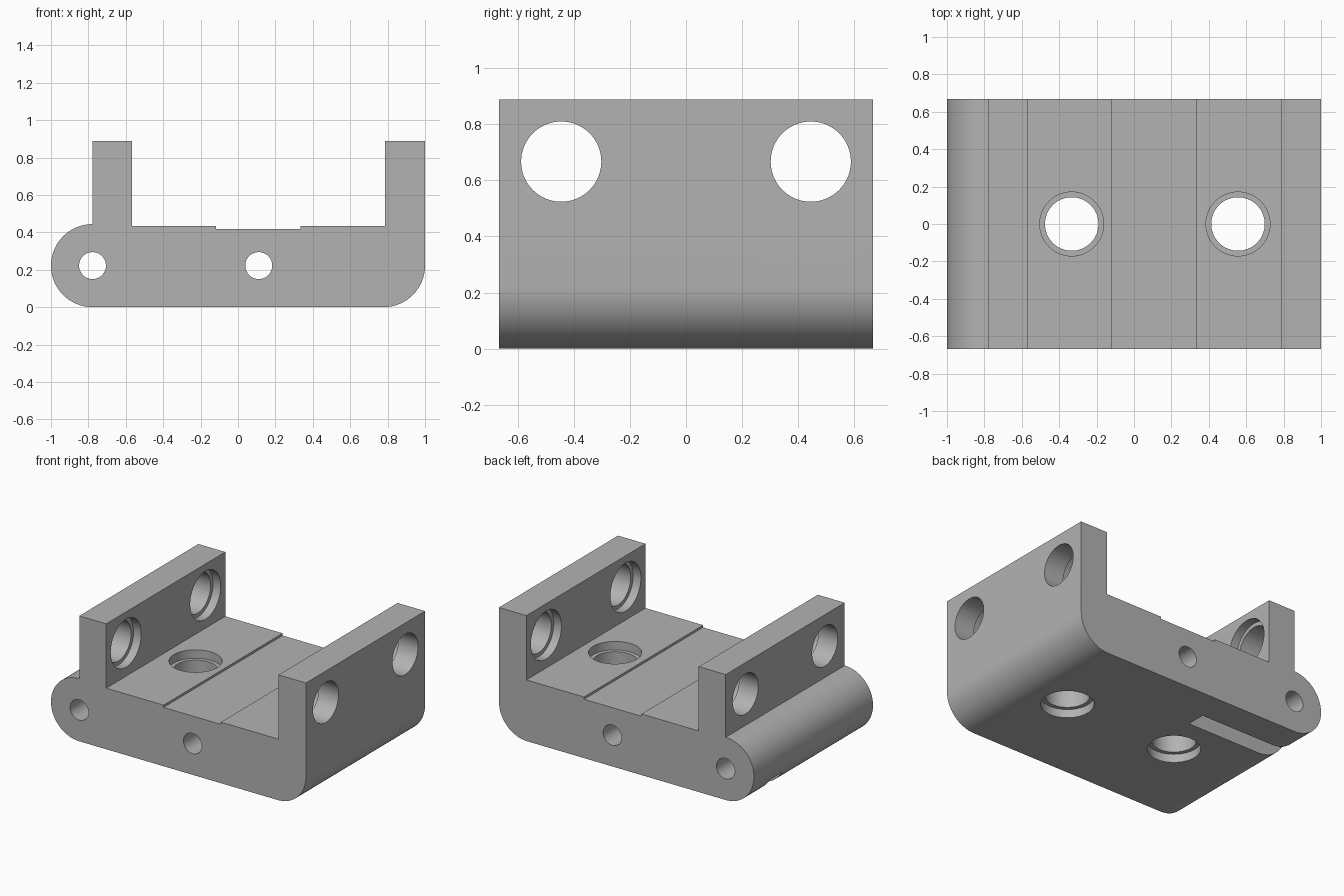
import bpy, bmesh, math
from mathutils import Vector, Matrix

if "Cube" in bpy.data.objects:
    bpy.data.objects.remove(bpy.data.objects["Cube"])

HALF_Y = 0.667
R = 0.222          # hinge barrel and corner radius
BARREL_X = -0.778
BORE, RECESS, DEPTH = 0.143, 0.171, 0.06

grey = bpy.data.materials.new("plain_grey")
grey.use_nodes = True
colour = (0.45, 0.45, 0.45, 1)
grey.diffuse_color = colour
grey.node_tree.nodes["Principled BSDF"].inputs["Base Color"].default_value = colour


def make_object(name, bm):
    bmesh.ops.recalc_face_normals(bm, faces=bm.faces)
    mesh = bpy.data.meshes.new(name)
    bm.to_mesh(mesh)
    bm.free()
    mesh.materials.append(grey)
    obj = bpy.data.objects.new(name, mesh)
    bpy.context.collection.objects.link(obj)
    return obj


def arc(cx, start, end, steps):
    angles = [math.radians(start + (end - start) * i / steps) for i in range(steps + 1)]
    return [(cx + R * math.cos(a), R + R * math.sin(a)) for a in angles]


def stepped_bore(bm, origin, axis, profile, sides=64):
    """Closed round cutter from (distance along axis, radius) pairs."""
    turn = Matrix.Translation(origin) @ Vector(axis).to_track_quat("Z", "Y").to_matrix().to_4x4()
    rings = []
    for dist, rad in profile:
        angles = [2 * math.pi * i / sides for i in range(sides)]
        rings.append([bm.verts.new(turn @ Vector((rad * math.cos(a), rad * math.sin(a), dist)))
                      for a in angles])
    for low, high in zip(rings, rings[1:]):
        for i in range(sides):
            j = (i + 1) % sides
            bm.faces.new((low[i], low[j], high[j], high[i]))
    bm.faces.new(rings[0][::-1])
    bm.faces.new(rings[-1])


# Bracket body: side profile with barrel, two walls and a shallow floor channel
outline = arc(BARREL_X, 90, 270, 32) + arc(1 - R, 270, 360, 16)
outline += [(1, 0.889), (0.785, 0.889), (0.785, 0.433), (0.333, 0.433), (0.333, 0.417),
            (-0.117, 0.417), (-0.117, 0.433), (-0.567, 0.433), (-0.567, 0.889),
            (BARREL_X, 0.889)]
bm = bmesh.new()
face = bm.faces.new([bm.verts.new((x, -HALF_Y, z)) for x, z in outline])
sweep = bmesh.ops.extrude_face_region(bm, geom=[face])
bmesh.ops.translate(bm, vec=(0, 2 * HALF_Y, 0),
                    verts=[v for v in sweep["geom"] if isinstance(v, bmesh.types.BMVert)])
body = make_object("bracket_body", bm)

# All bores gathered in one cutter
bm = bmesh.new()
for x in (BARREL_X, 0.111):                       # pin holes along the length
    stepped_bore(bm, (x, 0, R), (0, 1, 0), [(-1, 0.072), (1, 0.072)], 48)
for x in (-0.333, 0.556):                         # floor holes, recessed on both faces
    stepped_bore(bm, (x, 0, 0), (0, 0, 1),
                 [(-0.1, RECESS), (DEPTH, RECESS), (DEPTH, BORE),
                  (0.433 - DEPTH, BORE), (0.433 - DEPTH, RECESS), (0.55, RECESS)])
for inner, side in ((0.785, 1), (-0.567, -1)):    # wall holes, recessed on the inside
    for y in (-0.445, 0.445):
        stepped_bore(bm, (inner, y, 0.667), (side, 0, 0),
                     [(-0.1, RECESS), (DEPTH, RECESS), (DEPTH, BORE), (0.35, BORE)])

# Slot under the barrel
slot = bmesh.ops.create_cube(bm, size=1)["verts"]
bmesh.ops.scale(bm, vec=(0.9, 0.135, 0.21), verts=slot)
bmesh.ops.translate(bm, vec=(-0.65, 0.377, 0.005), verts=slot)
cutter = make_object("bore_cutter", bm)
cutter.hide_render = True

# Cut, bake the result and drop the helper
cut = body.modifiers.new("bores", "BOOLEAN")
cut.operation = "DIFFERENCE"
cut.solver = "EXACT"
cut.object = cutter
bpy.context.view_layer.objects.active = body
body.select_set(True)
bpy.ops.object.modifier_apply(modifier=cut.name)
bpy.data.objects.remove(cutter)
bpy.ops.object.shade_smooth_by_angle(angle=math.radians(30))
